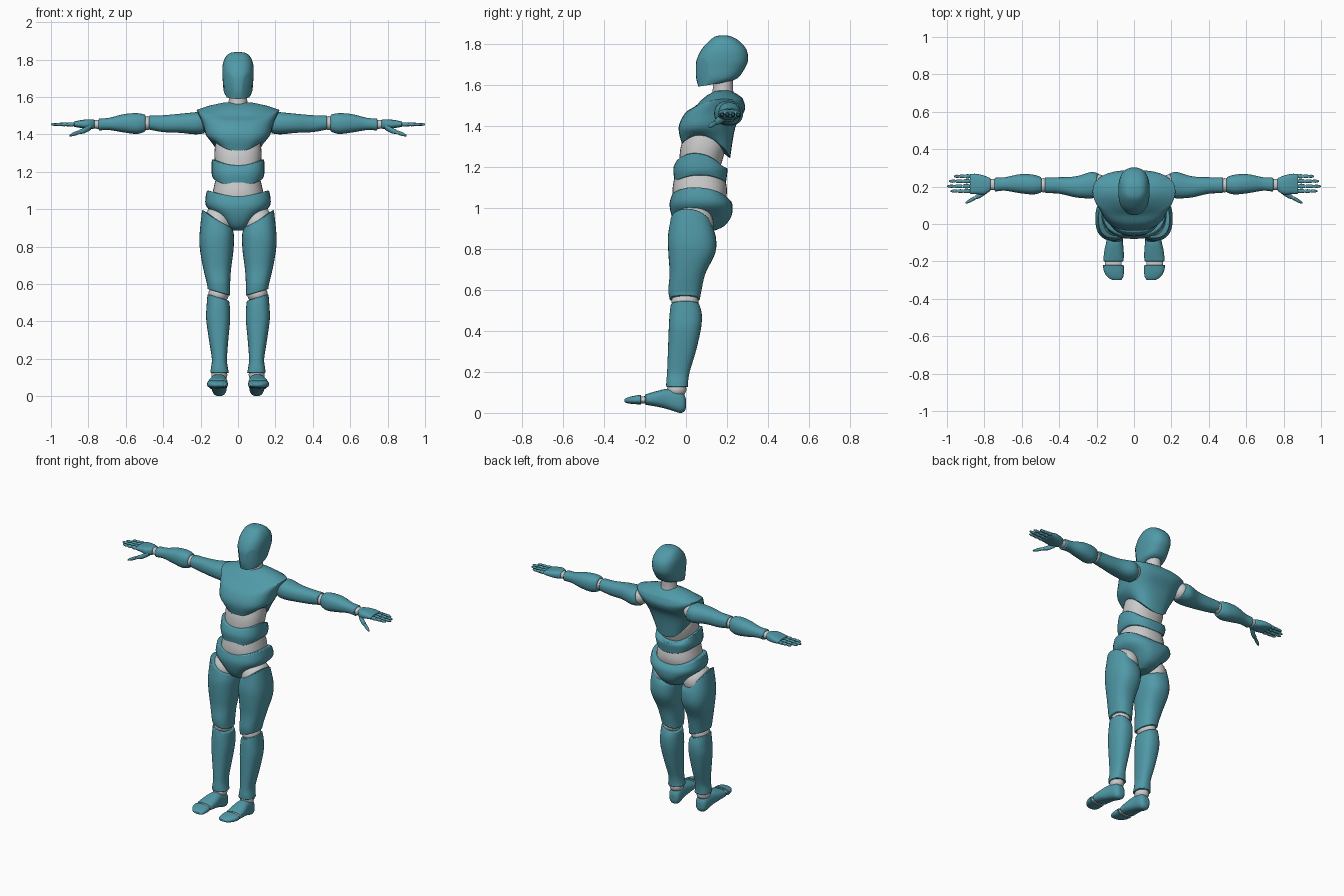
import bpy, bmesh
from math import sin, cos, pi, radians, copysign
from mathutils import Vector

teal = bpy.data.materials.new("teal_shell")
teal.diffuse_color = (0.08, 0.32, 0.39, 1)


def finish(name, bm, mat, mirror, bevel):
    bmesh.ops.recalc_face_normals(bm, faces=bm.faces)
    me = bpy.data.meshes.new(name)
    bm.to_mesh(me)
    bm.free()
    ob = bpy.data.objects.new(name, me)
    bpy.context.collection.objects.link(ob)
    if mat:
        me.materials.append(mat)
    bpy.ops.object.select_all(action='DESELECT')
    ob.select_set(True)
    bpy.context.view_layer.objects.active = ob
    bpy.ops.object.shade_smooth_by_angle(angle=radians(35))
    if bevel:
        b = ob.modifiers.new("soft_rim", 'BEVEL')
        b.width, b.segments, b.limit_method, b.angle_limit = bevel, 2, 'ANGLE', radians(45)
    if mirror:
        ob.modifiers.new("mirror", 'MIRROR')
    return ob


def loft(name, secs, axis='Z', mat=teal, mirror=False, p=2.3, n=32, bevel=0.006, steps=4, cuts=()):
    """Smooth skin through sections (t, a0, a1, b0, b1, tilt_a, tilt_b, arch_a, arch_b)."""
    secs = [tuple(s) + (0,) * (9 - len(s)) for s in secs]
    pad = [secs[0]] + secs + [secs[-1]]
    rows = []
    for i in range(len(secs) - 1):
        q = pad[i:i + 4]
        for k in range(steps):
            f = k / steps
            rows.append([0.5 * (2 * b + (c - a) * f + (2 * a - 5 * b + 4 * c - d) * f * f
                                + (3 * b - a - 3 * c + d) * f ** 3) for a, b, c, d in zip(*q)])
    rows.append(list(secs[-1]))
    bm = bmesh.new()

    def point(s, u, v):
        t, a0, a1, b0, b1, ta, tb, aa, ab = s
        t += ta * u + tb * v + aa * u * u + ab * v * v
        a, b = (a0 + a1 + (a1 - a0) * u) / 2, (b0 + b1 + (b1 - b0) * v) / 2
        return bm.verts.new({'Z': (a, b, t), 'X': (t, a, b), 'Y': (a, t, b)}[axis])

    unit = []
    for i in range(n):
        c, s = cos(2 * pi * i / n), sin(2 * pi * i / n)
        unit.append((copysign(abs(c) ** (2 / p), c), copysign(abs(s) ** (2 / p), s)))
    # end caps follow the same tilt and arch as the end sections
    plan = [(rows[0], f) for f in (0.35, 0.7)] + [(r, 1) for r in rows] + [(rows[-1], f) for f in (0.7, 0.35)]
    rings = [[point(r, u * f, v * f) for u, v in unit] for r, f in plan]
    for lo, hi in zip(rings, rings[1:]):
        for i in range(n):
            j = (i + 1) % n
            bm.faces.new((lo[i], lo[j], hi[j], hi[i]))
    for ring, r in ((rings[0], rows[0]), (rings[-1], rows[-1])):
        pole = point(r, 0, 0)
        for i in range(n):
            bm.faces.new((ring[i], ring[(i + 1) % n], pole))
    for co, no in cuts:
        res = bmesh.ops.bisect_plane(bm, geom=bm.verts[:] + bm.edges[:] + bm.faces[:],
                                     plane_co=co, plane_no=no, clear_outer=True)
        bmesh.ops.holes_fill(bm, edges=[e for e in bm.edges if e.is_boundary])
    return finish(name, bm, mat, mirror, bevel)


def ball(name, loc, size, mirror=True):
    bm = bmesh.new()
    bmesh.ops.create_uvsphere(bm, u_segments=24, v_segments=14, radius=1)
    for v in bm.verts:
        v.co = Vector(loc) + Vector(c * s for c, s in zip(v.co, size))
    return finish(name, bm, None, mirror, 0)


# head with flat cheeks, and neck
loft("head", [(1.60, -.062, .062, .06, .19, 0, .01), (1.63, -.076, .076, .05, .25),
              (1.68, -.081, .081, .048, .287), (1.72, -.084, .084, .052, .302),
              (1.77, -.082, .082, .075, .295), (1.81, -.068, .068, .11, .262),
              (1.833, -.045, .045, .14, .225), (1.84, -.012, .012, .17, .195)], p=2.4, bevel=0,
     cuts=[((s * .045, .075, 1.66), (s * .75, -.65, -.1)) for s in (1, -1)])
loft("neck", [(1.52, -.055, .055, .12, .24), (1.57, -.05, .05, .13, .23), (1.63, -.048, .048, .13, .23)], mat=None, p=2)

# torso shells
loft("chest", [(1.31, -.125, .125, -.02, .215, 0, -.035, .04, -.035), (1.39, -.168, .168, -.036, .24),
               (1.46, -.19, .19, -.005, .28), (1.515, -.215, .215, .045, .288, 0, 0, 0, -.02),
               (1.575, -.222, .222, .075, .275, 0, .005, -.045, -.045)], p=2.6)
loft("abdomen", [(1.145, -.13, .13, -.055, .195, 0, 0, .015, -.02), (1.19, -.141, .141, -.062, .202),
                 (1.24, -.14, .14, -.045, .185, 0, -.02, .025, -.03)], p=2.5)
loft("pelvis", [(.885, -.04, .04, -.01, .13), (.91, -.065, .065, -.045, .185), (.96, -.11, .11, -.07, .222),
                (1.02, -.172, .172, -.08, .225), (1.07, -.167, .167, -.065, .2, 0, -.01, .03, -.01)], p=2.5)

# torso joints
loft("upper_waist_joint", [(1.19, -.108, .108, -.03, .165), (1.24, -.122, .122, -.032, .18),
                           (1.30, -.126, .126, -.025, .195), (1.36, -.12, .12, -.005, .19)], mat=None)
loft("lower_waist_joint", [(1.03, -.14, .14, -.06, .19), (1.09, -.135, .135, -.066, .2),
                           (1.18, -.115, .115, -.05, .18)], mat=None)

# legs
ball("hip_joint", (.11, .035, .92), (.083, .1, .095))
loft("thigh", [(.555, .042, .163, -.08, .068, .018), (.60, .042, .166, -.086, .076), (.68, .037, .185, -.08, .095),
               (.78, .024, .203, -.086, .143), (.86, .022, .206, -.088, .145),
               (.945, .03, .192, -.075, .125, .05, -.015, 0, -.02)], mirror=True, p=2.4)
ball("knee_joint", (.104, -.005, .545), (.055, .066, .05))
loft("shin", [(.125, .048, .148, -.096, .01), (.15, .054, .145, -.096, .01), (.20, .059, .14, -.092, .018),
              (.30, .052, .155, -.088, .048), (.41, .042, .17, -.084, .073), (.48, .044, .168, -.08, .077),
              (.528, .048, .163, -.074, .065, .018)], mirror=True, p=2.4)
ball("ankle_joint", (.1, -.045, .115), (.043, .047, .04))
loft("foot", [(-.2, .055, .165, .04, .09), (-.14, .055, .158, .03, .107), (-.09, .06, .147, .018, .117),
              (-.03, .06, .14, 0, .108), (-.008, .068, .13, .008, .088), (0, .085, .115, .025, .065)],
     axis='Y', mirror=True, p=2.5)
loft("toe_joint", [(-.235, .066, .154, .046, .08), (-.18, .066, .155, .046, .082)], axis='Y', mat=None, mirror=True)
loft("toes", [(-.3, .07, .115, .053, .067), (-.285, .058, .14, .047, .075), (-.255, .054, .16, .043, .083),
              (-.22, .055, .166, .041, .088)], axis='Y', mirror=True, p=2.6)

# arms
ball("shoulder_joint", (.19, .205, 1.465), (.05, .06, .055))
loft("upper_arm", [(.19, .145, .27, 1.405, 1.52, 0, .012), (.23, .137, .278, 1.40, 1.518),
                   (.31, .142, .255, 1.408, 1.51), (.40, .162, .25, 1.412, 1.502),
                   (.475, .165, .25, 1.425, 1.5)], axis='X', mirror=True)
ball("elbow_joint", (.485, .207, 1.46), (.035, .038, .037))
loft("forearm", [(.495, .168, .25, 1.415, 1.505), (.54, .158, .264, 1.402, 1.513), (.61, .165, .266, 1.41, 1.508),
                 (.69, .178, .25, 1.423, 1.488), (.745, .173, .248, 1.42, 1.485)], axis='X', mirror=True)
loft("wrist_joint", [(.735, .18, .24, 1.428, 1.477), (.785, .185, .24, 1.432, 1.475)],
     axis='X', mat=None, mirror=True)

# hands
loft("palm", [(.768, .177, .245, 1.43, 1.478), (.80, .158, .258, 1.428, 1.48), (.84, .16, .268, 1.434, 1.476),
              (.878, .162, .268, 1.44, 1.468)], axis='X', mirror=True, p=2.8, bevel=.004)
for label, y, end in (("index", .176, .98), ("middle", .202, 1.0), ("ring", .229, .99), ("little", .255, .962)):
    step = (end - .876) / 3
    loft(label + "_finger_joints", [(.87, y - .008, y + .008, 1.446, 1.462), (end - .01, y - .005, y + .005, 1.447, 1.457)],
         axis='X', mat=None, mirror=True, n=10, bevel=0, steps=1)
    for k in range(3):
        a, b, r = .878 + k * step, .876 + (k + 1) * step - .003, .0115 - .0015 * k
        b = end if k == 2 else b
        e = .45 if k == 2 else .85
        loft(f"{label}_finger_{k + 1}", [(x, y - r * f, y + r * f, 1.453 - r * f, 1.453 + r * f)
                                         for x, f in ((a, .85), ((a + b) / 2, 1), (b, e))],
             axis='X', mirror=True, n=12, bevel=0, steps=2)
loft("thumb_base", [(.785, .165, .2, 1.425, 1.46), (.82, .141, .172, 1.406, 1.437), (.848, .131, .154, 1.402, 1.424)],
     axis='X', mirror=True, n=16, bevel=.002)
loft("thumb_joint", [(.84, .135, .155, 1.404, 1.424), (.875, .118, .134, 1.394, 1.41)],
     axis='X', mat=None, mirror=True, n=12, bevel=0)
loft("thumb_tip", [(.853, .127, .149, 1.399, 1.421), (.878, .114, .135, 1.391, 1.412), (.9, .108, .118, 1.389, 1.398)],
     axis='X', mirror=True, n=16, bevel=.002)
